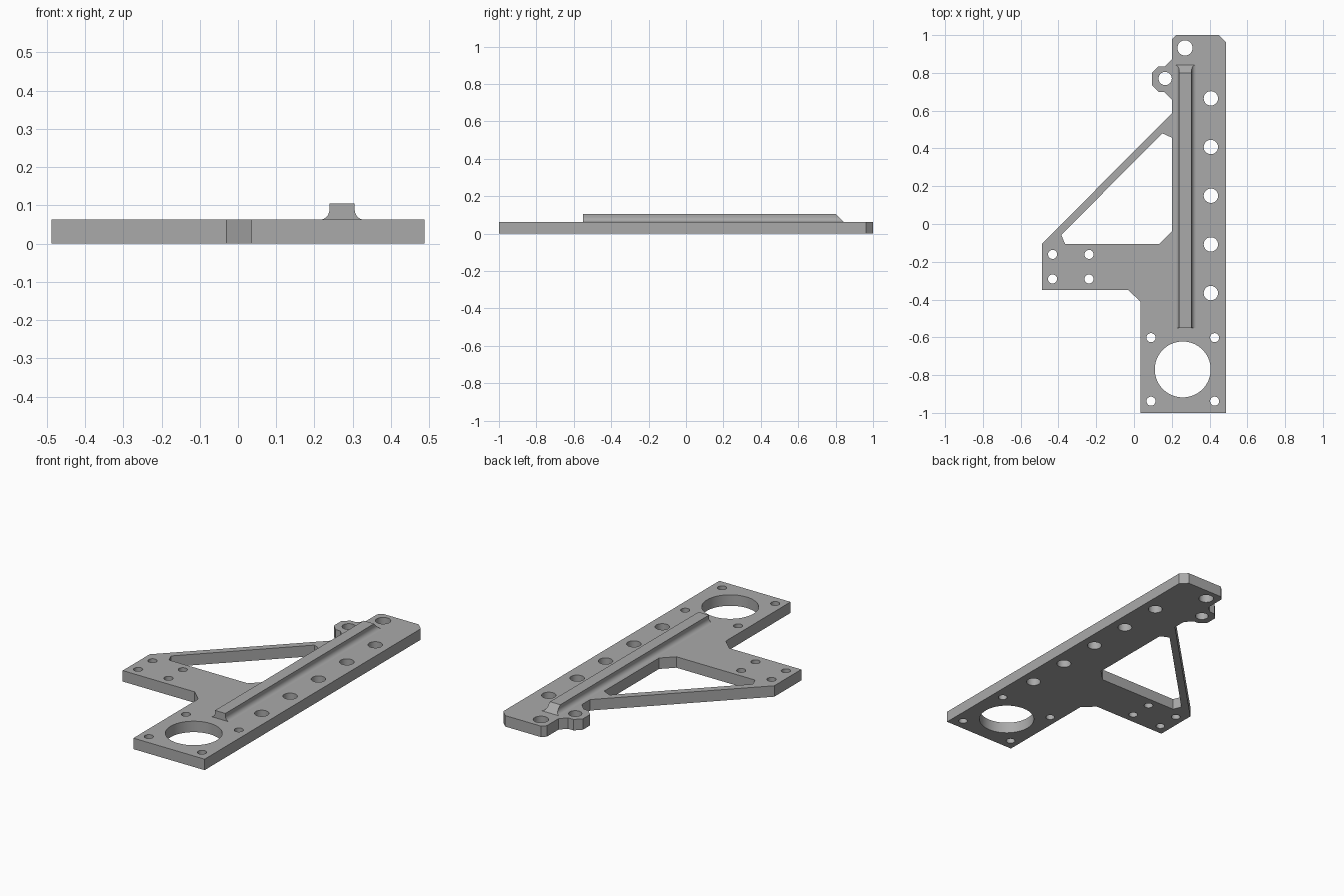
import bpy, bmesh
from math import sin, cos, pi, radians

cube = bpy.data.objects.get("Cube")
if cube:
    bpy.data.objects.remove(cube, do_unlink=True)

PLATE_TOP, RAIL_TOP = 0.063, 0.105

grey = bpy.data.materials.new("machined_grey")
grey.use_nodes = True
grey.diffuse_color = (0.4, 0.4, 0.4, 1)
grey.node_tree.nodes["Principled BSDF"].inputs["Base Color"].default_value = (0.4, 0.4, 0.4, 1)


def circle(x, y, r, n=40):
    return [(x + r * cos(2 * pi * i / n), y + r * sin(2 * pi * i / n)) for i in range(n)]


def finish(name, mesh):
    mesh.materials.clear()
    mesh.materials.append(grey)
    obj = bpy.data.objects.new(name, mesh)
    bpy.context.collection.objects.link(obj)
    bpy.ops.object.select_all(action='DESELECT')
    obj.select_set(True)
    bpy.context.view_layer.objects.active = obj
    bpy.ops.object.shade_smooth_by_angle(angle=radians(25))
    return obj


def plate(name, loops, height):
    """Extruded flat outline; every loop after the first is a hole."""
    curve = bpy.data.curves.new(name + "_profile", 'CURVE')
    curve.dimensions, curve.fill_mode = '2D', 'BOTH'
    curve.extrude = height / 2
    for loop in loops:
        spline = curve.splines.new('POLY')
        spline.points.add(len(loop) - 1)
        for point, (x, y) in zip(spline.points, loop):
            point.co = (x, y, 0, 1)
        spline.use_cyclic_u = True
    helper = bpy.data.objects.new(name + "_profile", curve)
    bpy.context.collection.objects.link(helper)
    deps = bpy.context.evaluated_depsgraph_get()
    mesh = bpy.data.meshes.new_from_object(helper.evaluated_get(deps))
    bpy.data.objects.remove(helper, do_unlink=True)
    # Weld caps to walls and rest the plate on the floor
    bm = bmesh.new()
    bm.from_mesh(mesh)
    bmesh.ops.remove_doubles(bm, verts=bm.verts, dist=1e-5)
    bmesh.ops.translate(bm, verts=bm.verts, vec=(0, 0, height / 2))
    bmesh.ops.recalc_face_normals(bm, faces=bm.faces)
    bm.to_mesh(mesh)
    bm.free()
    return finish(name, mesh)


# Plate outline with side arm, diagonal brace and small lug
outline = [(0.035, -1), (0.488, -1), (0.488, 0.962), (0.45, 1), (0.222, 1), (0.2, 0.978),
           (0.2, 0.872), (0.165, 0.835), (0.13, 0.835), (0.095, 0.8), (0.095, 0.735),
           (0.13, 0.7), (0.16, 0.7), (0.2, 0.66), (0.2, 0.585), (-0.488, -0.105),
           (-0.488, -0.35), (-0.03, -0.35), (0.035, -0.412)]
window = [(0.15, 0.48), (0.2, 0.457), (0.2, -0.04), (0.135, -0.105),
          (-0.365, -0.105), (-0.385, -0.058)]

# Bores: motor opening, end hole, lug hole, edge row and two screw patterns
holes = [circle(0.258, -0.77, 0.148, 72), circle(0.27, 0.932, 0.04), circle(0.165, 0.77, 0.035)]
holes += [circle(0.407, 0.665 - 0.2577 * i, 0.038) for i in range(5)]
holes += [circle(x, y, 0.024) for x in (-0.431, -0.238) for y in (-0.161, -0.291)]
holes += [circle(x, y, 0.024) for x in (0.09, 0.427) for y in (-0.602, -0.938)]
plate("bracket_plate", [outline, window] + holes, PLATE_TOP)

# Raised rail: filleted foot, square front end, sloped back end
center, half, fillet = 0.272, 0.033, 0.024
arc = [(half + fillet * (1 - cos(a)), PLATE_TOP + fillet * 1.1 * (1 - sin(a)))
       for a in [pi / 2 * i / 8 for i in range(8, -1, -1)]]
side = [(half + fillet, PLATE_TOP - 0.002)] + arc + [(half, RAIL_TOP)]
side[1:-1] = sorted(arc, key=lambda p: p[1])
section = side + [(-x, z) for x, z in reversed(side)]
bm = bmesh.new()
front = [bm.verts.new((center + x, -0.55, z)) for x, z in section]
back = [bm.verts.new((center + x, 0.8 + RAIL_TOP - z, z)) for x, z in section]
bm.faces.new(front)
bm.faces.new(back[::-1])
for i in range(len(section)):
    j = (i + 1) % len(section)
    bm.faces.new((front[i], back[i], back[j], front[j]))
bmesh.ops.recalc_face_normals(bm, faces=bm.faces)
rail_mesh = bpy.data.meshes.new("guide_rail")
bm.to_mesh(rail_mesh)
bm.free()
finish("guide_rail", rail_mesh)
